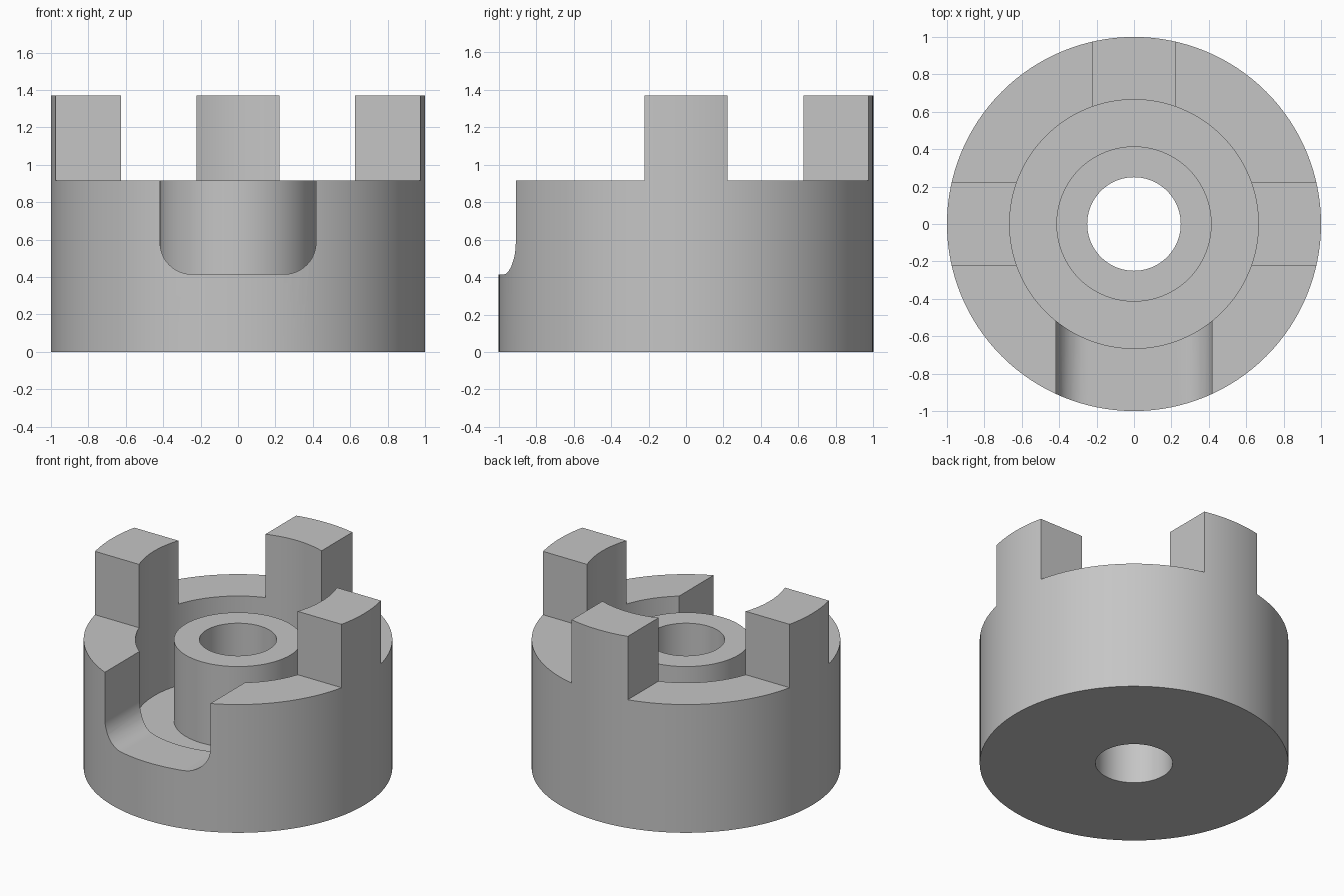
import bpy
import bmesh
from math import sin, cos, pi
from mathutils import Vector

default_cube = bpy.data.objects.get("Cube")
if default_cube:
    bpy.data.objects.remove(default_cube, do_unlink=True)

# Main sizes
R_OUT, R_IN, R_BOSS, R_BORE = 1.0, 0.665, 0.415, 0.25
Z_FLOOR, Z_NOTCH, Z_RIM, Z_TOP = 0.335, 0.415, 0.917, 1.37
LUG, NOTCH, FILLET = 0.222, 0.417, 0.17

grey = bpy.data.materials.new("light grey")
grey.use_nodes = True
colour = (0.56, 0.56, 0.56, 1)
grey.diffuse_color = colour
grey.node_tree.nodes["Principled BSDF"].inputs["Base Color"].default_value = colour


def make_object(name, bm):
    bmesh.ops.recalc_face_normals(bm, faces=bm.faces)
    mesh = bpy.data.meshes.new(name)
    bm.to_mesh(mesh)
    bm.free()
    mesh.materials.append(grey)
    obj = bpy.data.objects.new(name, mesh)
    bpy.context.collection.objects.link(obj)
    return obj


def lathe(name, profile, steps=128):
    bm = bmesh.new()
    verts = [bm.verts.new((r, 0, z)) for r, z in profile]
    edges = [bm.edges.new((verts[i - 1], verts[i])) for i in range(len(verts))]
    bmesh.ops.spin(bm, geom=verts + edges, cent=(0, 0, 0), axis=(0, 0, 1),
                   angle=2 * pi, steps=steps, use_merge=True)
    bmesh.ops.remove_doubles(bm, verts=bm.verts, dist=1e-5)
    return make_object(name, bm)


def prism(name, outline, direction):
    bm = bmesh.new()
    face = bm.faces.new([bm.verts.new(p) for p in outline])
    new = bmesh.ops.extrude_face_region(bm, geom=[face], use_keep_orig=True)["geom"]
    bmesh.ops.translate(bm, vec=Vector(direction),
                        verts=[v for v in new if isinstance(v, bmesh.types.BMVert)])
    return make_object(name, bm)


def cut(target, cutter):
    mod = target.modifiers.new("cut", "BOOLEAN")
    mod.operation, mod.solver, mod.object = "DIFFERENCE", "EXACT", cutter
    bpy.context.view_layer.objects.active = target
    bpy.ops.object.modifier_apply(modifier=mod.name)
    bpy.data.objects.remove(cutter, do_unlink=True)


# Cup with tall wall, floor, central boss and through bore
hub = lathe("jaw_coupling_hub", [
    (R_BORE, 0), (R_OUT, 0), (R_OUT, Z_TOP), (R_IN, Z_TOP), (R_IN, Z_FLOOR),
    (R_BOSS, Z_FLOOR), (R_BOSS, Z_RIM - 0.001), (R_BORE, Z_RIM - 0.001)])

# Trim the wall down to the rim, leaving the left, right and back lugs
FAR = 1.2
for x0, x1, y0, y1 in ((-FAR, FAR, -FAR, -LUG),
                       (LUG, FAR, LUG, FAR), (-FAR, -LUG, LUG, FAR)):
    corners = [(x0, y0, Z_RIM), (x1, y0, Z_RIM), (x1, y1, Z_RIM), (x0, y1, Z_RIM)]
    cut(hub, prism("gap_cutter", corners, (0, 0, 1)))

# Front notch with rounded lower corners
arc = [i * pi / 24 for i in range(13)]
right = [(NOTCH - FILLET + FILLET * sin(a), Z_NOTCH + FILLET - FILLET * cos(a)) for a in arc]
left = [(-x, z) for x, z in reversed(right)]
outline = left + right + [(NOTCH, FAR), (-NOTCH, FAR)]
cut(hub, prism("notch_cutter", [(x, -FAR, z) for x, z in outline], (0, 0.74, 0)))

# Smooth round walls, crisp edges
bpy.ops.object.select_all(action="DESELECT")
hub.select_set(True)
bpy.context.view_layer.objects.active = hub
bpy.ops.object.shade_smooth_by_angle(angle=pi / 6)
